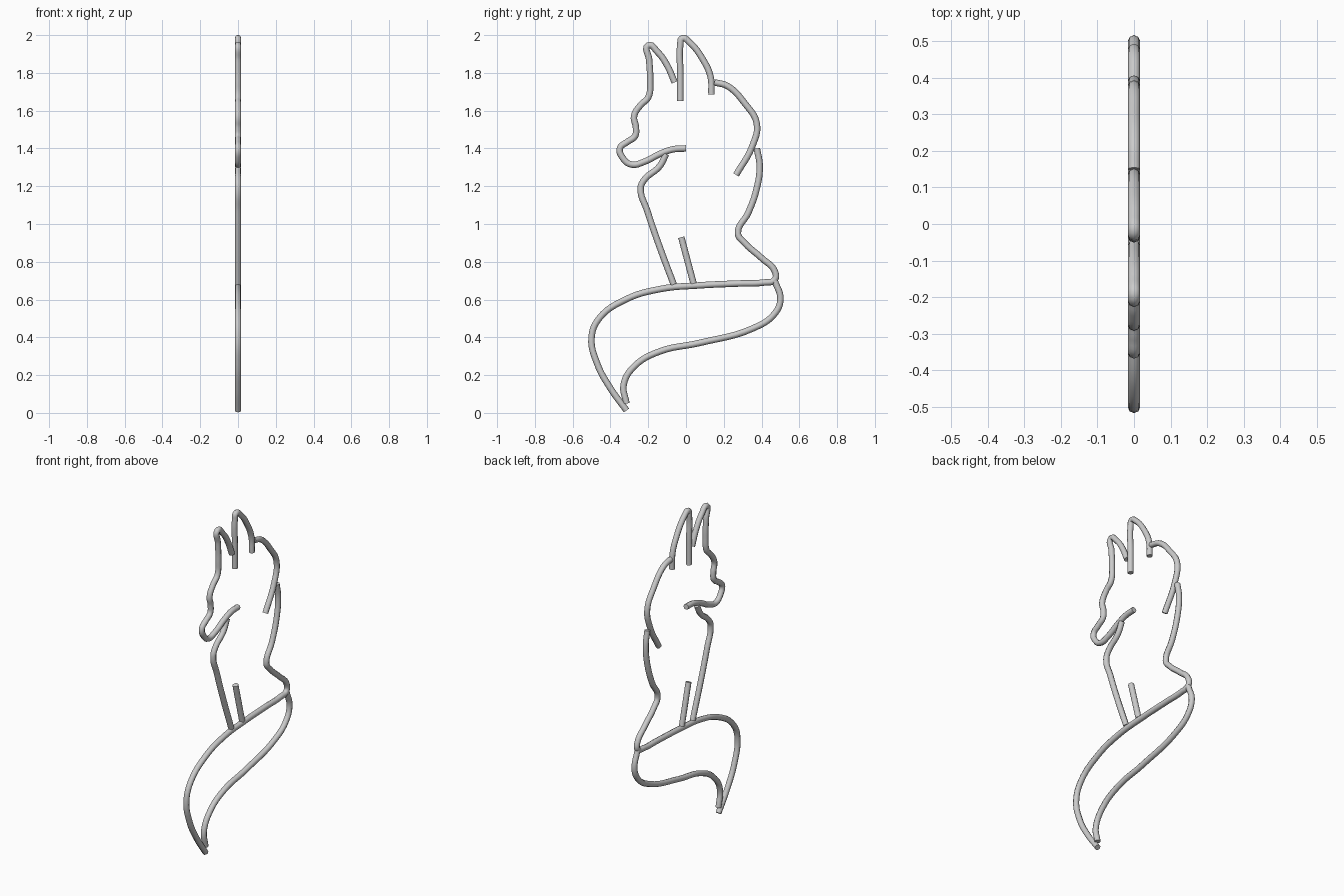
import bpy

TUBE_RADIUS = 0.017

# Remove the default object
default = bpy.data.objects.get("Cube")
if default:
    bpy.data.objects.remove(default, do_unlink=True)


def make_material(name, colour):
    material = bpy.data.materials.new(name)
    material.use_nodes = True
    material.diffuse_color = colour
    shader = next(n for n in material.node_tree.nodes if n.type == 'BSDF_PRINCIPLED')
    shader.inputs["Base Color"].default_value = colour
    return material


grey = make_material("light grey", (0.6, 0.6, 0.6, 1))


def bent_tube(name, path):
    """Round wire through (y, z) points in the plane x = 0, as a smooth mesh."""
    curve = bpy.data.curves.new(name, 'CURVE')
    curve.dimensions = '3D'
    curve.resolution_u = 6
    curve.bevel_depth = TUBE_RADIUS
    curve.bevel_resolution = 2
    curve.use_fill_caps = True
    spline = curve.splines.new('BEZIER')
    spline.bezier_points.add(len(path) - 1)
    for point, (y, z) in zip(spline.bezier_points, path):
        point.co = (0, y, z)
        point.handle_left_type = point.handle_right_type = 'AUTO'
    curve.materials.append(grey)
    tube = bpy.data.objects.new(name, curve)
    bpy.context.collection.objects.link(tube)

    # Turn the curve into a mesh with soft sides and crisp end caps
    bpy.ops.object.select_all(action='DESELECT')
    tube.select_set(True)
    bpy.context.view_layer.objects.active = tube
    bpy.ops.object.convert(target='MESH')
    bpy.ops.object.shade_smooth_by_angle(angle=1.0)
    return tube


# Front ear, forehead, muzzle and jaw in one line
bent_tube("front_ear_and_face", [
    (-.06, 1.75), (-.10, 1.84), (-.15, 1.91), (-.20, 1.945), (-.195, 1.87),
    (-.19, 1.76), (-.20, 1.67), (-.24, 1.63), (-.275, 1.57), (-.265, 1.51),
    (-.27, 1.465), (-.31, 1.435), (-.35, 1.40), (-.335, 1.35), (-.29, 1.315),
    (-.22, 1.33), (-.14, 1.37), (-.07, 1.395), (0, 1.40)])

# Rear ear
bent_tube("rear_ear", [
    (-.03, 1.65), (-.03, 1.80), (-.03, 1.95), (-.02, 1.983), (.02, 1.96),
    (.09, 1.87), (.13, 1.78), (.135, 1.685)])

# Ruff behind the head
bent_tube("neck_ruff", [
    (.15, 1.75), (.22, 1.73), (.31, 1.64), (.375, 1.53), (.35, 1.41), (.265, 1.26)])

# Back line running down into the upper edge of the tail
bent_tube("back_and_tail_top", [
    (.375, 1.40), (.39, 1.31), (.375, 1.19), (.33, 1.06), (.275, .95),
    (.31, .90), (.40, .82), (.47, .75), (.47, .705), (.41, .69),
    (.28, .685), (.07, .675), (-.14, .655), (-.32, .60), (-.46, .50),
    (-.50, .40), (-.47, .26), (-.40, .13), (-.315, .013)])

# Lower edge of the tail
bent_tube("tail_bottom", [
    (.47, .70), (.50, .60), (.465, .52), (.36, .45), (.07, .37),
    (-.14, .325), (-.27, .25), (-.33, .15), (-.315, .05)])

# Throat, chest and front leg
bent_tube("chest", [
    (-.105, 1.37), (-.14, 1.305), (-.22, 1.235), (-.24, 1.19), (-.205, 1.07),
    (-.14, .88), (-.065, .68)])
bent_tube("front_leg", [(-.025, .93), (.04, .685)])
